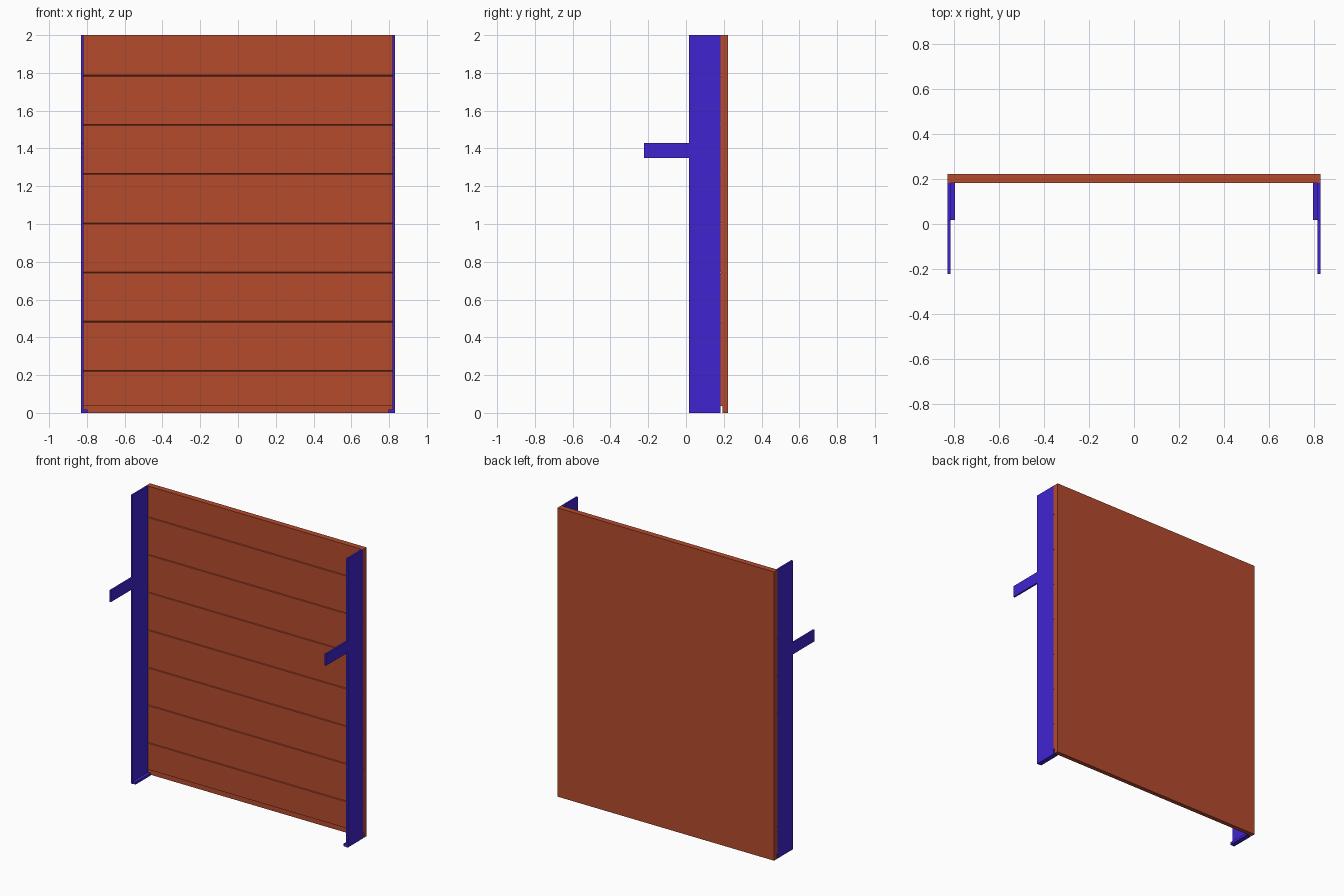
import bpy

if "Cube" in bpy.data.objects:
    bpy.data.objects.remove(bpy.data.objects["Cube"])


def material(name, color):
    m = bpy.data.materials.new(name)
    m.diffuse_color = (*color, 1)
    m.use_nodes = True
    m.node_tree.nodes["Principled BSDF"].inputs["Base Color"].default_value = m.diffuse_color
    return m


WOOD = material("wood", (0.46, 0.07, 0.027))
STEEL = material("painted_steel", (0.051, 0.018, 0.63))


def extrude_x(name, profile, x0, x1, mat):
    """Extrude a closed (y, z) profile from x0 to x1."""
    n = len(profile)
    verts = [(x, y, z) for x in (x0, x1) for y, z in profile]
    faces = [tuple(range(n)), tuple(range(n, 2 * n))[::-1]]
    faces += [(i, i + n, (i + 1) % n + n, (i + 1) % n) for i in range(n)]
    mesh = bpy.data.meshes.new(name)
    mesh.from_pydata(verts, [], faces)
    mesh.materials.append(mat)
    ob = bpy.data.objects.new(name, mesh)
    bpy.context.collection.objects.link(ob)
    # keep normals pointing outwards
    bpy.context.view_layer.objects.active = ob
    ob.select_set(True)
    bpy.ops.object.mode_set(mode='EDIT')
    bpy.ops.mesh.select_all(action='SELECT')
    bpy.ops.mesh.normals_make_consistent(inside=False)
    bpy.ops.object.mode_set(mode='OBJECT')
    ob.select_set(False)
    return ob


def rect(y0, y1, z0, z1):
    return [(y0, z0), (y1, z0), (y1, z1), (y0, z1)]


# Boarded panel: flat back, rabbet at the foot, V groove at every board joint
front, back = 0.182, 0.222
profile = [(back, 0), (front + 0.01, 0), (front + 0.01, 0.037), (front, 0.037)]
for i in range(7):
    z = 0.222 + 0.2605 * i
    profile += [(front, z - 0.003), (front + 0.007, z), (front, z + 0.003)]
profile += [(front, 2), (back, 2)]
extrude_x("boarded_panel", profile, -0.83, 0.83, WOOD)

# Side frames: upright plate, inward foot, forward arm
for side, s in (("left", -1), ("right", 1)):
    extrude_x(f"{side}_side_plate", rect(0.016, front, 0, 2), s * 0.818, s * 0.83, STEEL)
    extrude_x(f"{side}_foot", rect(0.018, front, 0, 0.018), s * 0.797, s * 0.818, STEEL)
    extrude_x(f"{side}_arm", rect(-0.222, 0.016, 1.35, 1.43), s * 0.818, s * 0.83, STEEL)
